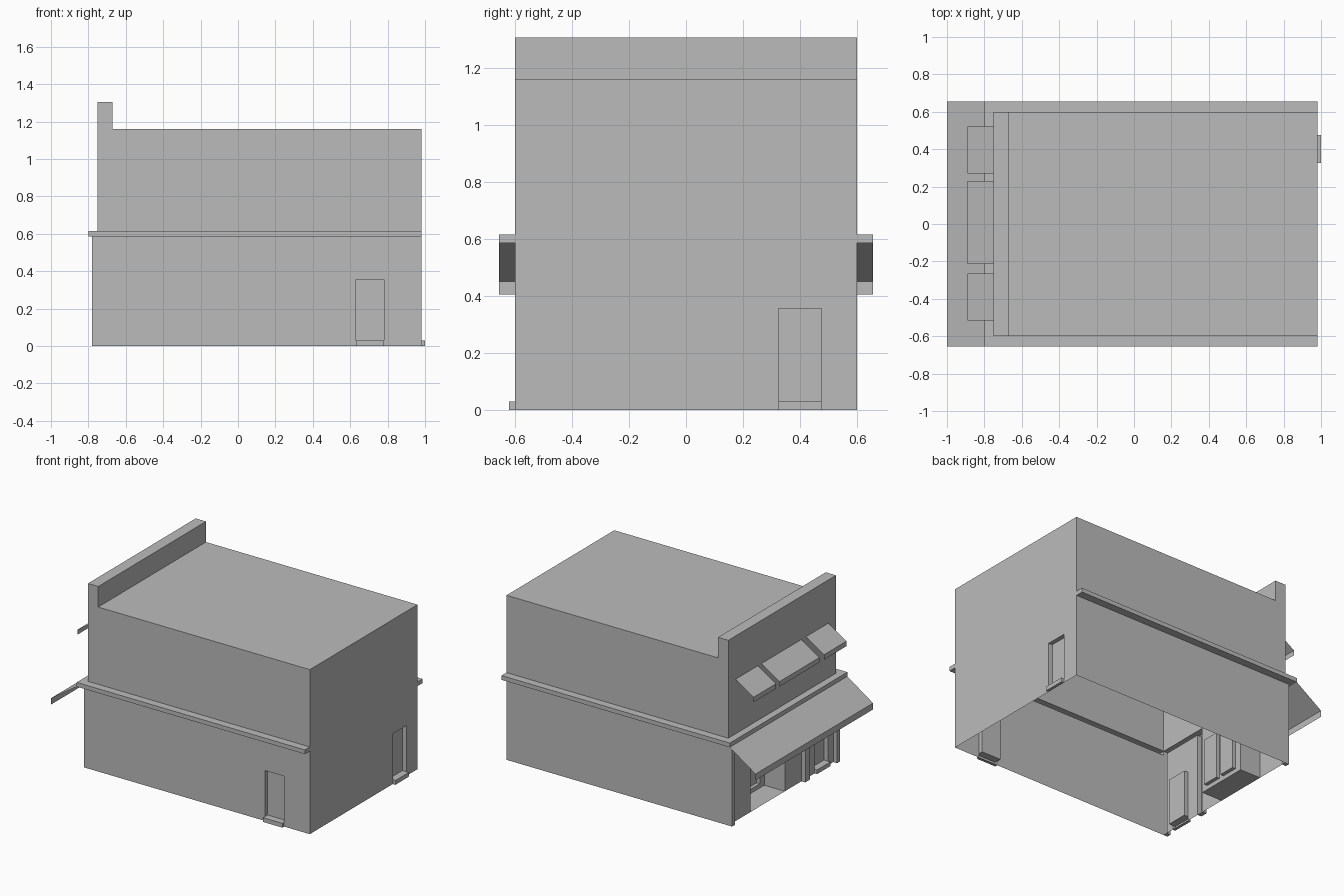
import bpy, bmesh, math
from mathutils import Vector

if "Cube" in bpy.data.objects:
    bpy.data.objects.remove(bpy.data.objects["Cube"])

grey = bpy.data.materials.new("plain_grey")
grey.diffuse_color = (0.5, 0.5, 0.5, 1)
grey.use_nodes = True
grey.node_tree.nodes["Principled BSDF"].inputs["Base Color"].default_value = grey.diffuse_color

X0, X1, Y, H = -0.75, 0.98, 0.60, 1.16   # shell extents
TOP = 1.305                              # parapet height
UP = Vector((0, 0, 1))


def finish(bm, name):
    bmesh.ops.remove_doubles(bm, verts=bm.verts, dist=1e-5)
    bmesh.ops.dissolve_limit(bm, angle_limit=math.radians(1),
                             verts=bm.verts, edges=bm.edges)
    mesh = bpy.data.meshes.new(name)
    bm.to_mesh(mesh)
    bm.free()
    mesh.materials.append(grey)
    ob = bpy.data.objects.new(name, mesh)
    bpy.context.collection.objects.link(ob)
    return ob


def wall(name, origin, along, length, rects):
    """Sheet wall with pushed-out or pushed-in rectangles (u0, u1, z0, z1, depth)."""
    origin, along = Vector(origin), Vector(along)
    out = along.cross(UP)
    us = sorted({0, length, *(r[0] for r in rects), *(r[1] for r in rects)})
    zs = sorted({0, H, *(r[2] for r in rects), *(r[3] for r in rects)})
    bm = bmesh.new()

    def depth(i, j):
        if not (0 <= i < len(us) - 1 and 0 <= j < len(zs) - 1):
            return 0
        u, z = (us[i] + us[i + 1]) / 2, (zs[j] + zs[j + 1]) / 2
        d = 0
        for u0, u1, z0, z1, value in rects:
            if u0 < u < u1 and z0 < z < z1:
                d = value
        return d

    def quad(*pts):
        bm.faces.new([bm.verts.new(origin + along * u + UP * z + out * d)
                      for u, z, d in pts])

    for i in range(len(us)):
        for j in range(len(zs)):
            d, left, below = depth(i, j), depth(i - 1, j), depth(i, j - 1)
            ua, za = us[i], zs[j]
            ub = us[min(i + 1, len(us) - 1)]
            zb = zs[min(j + 1, len(zs) - 1)]
            if ub > ua and zb > za:
                quad((ua, za, d), (ub, za, d), (ub, zb, d), (ua, zb, d))
            if zb > za and d != left:
                quad((ua, za, left), (ua, za, d), (ua, zb, d), (ua, zb, left))
            if ub > ua and d != below:
                quad((ua, za, below), (ub, za, below), (ub, za, d), (ua, za, d))
    return finish(bm, name)


def door(u, w=0.15):
    """Recessed door with a projecting step."""
    return [(u, u + w, 0.03, 0.355, -0.03), (u, u + w, 0, 0.03, 0.02)]


def box(name, lo, hi):
    bm = bmesh.new()
    bmesh.ops.create_cube(bm, size=1)
    lo, hi = Vector(lo), Vector(hi)
    for v in bm.verts:
        v.co = (lo + hi) / 2 + v.co * (hi - lo)
    return finish(bm, name)


def sheet(name, profile, y0, y1):
    """Thin sheet: xz profile swept along y."""
    bm = bmesh.new()
    for (xa, za), (xb, zb) in zip(profile, profile[1:]):
        pts = [(xa, y1, za), (xb, y1, zb), (xb, y0, zb), (xa, y0, za)]
        bm.faces.new([bm.verts.new(p) for p in pts])
    return finish(bm, name)


# Plain walls with ledge and service doors
L, W = X1 - X0, 2 * Y
band = (0.585, 0.615)
wall("side_wall_front", (X0, -Y, 0), (1, 0, 0), L,
     [(0, L, *band, 0.055)] + door(0.63 - X0))
wall("side_wall_back", (X1, Y, 0), (-1, 0, 0), L, [(0, L, *band, 0.055)])
wall("rear_wall", (X1, -Y, 0), (0, 1, 0), W, door(0.325 + Y))

# Shop front: ledge, pilasters, entrance recess with two doors, side door
# (distance runs from the back corner towards the front)
pilasters = [(a, b, 0, 0.585, 0.03) for a, b in ((0, 0.03), (0.815, 0.865), (W - 0.03, W))]
entrance = [(0.25, 0.63, 0, 0.53, -0.16)]
entrance += [(a, a + 0.12, 0.03, 0.355, -0.185) for a in (0.30, 0.46)]
wall("shop_front", (X0, Y, 0), (0, -1, 0), W,
     [(0, W, *band, 0.05)] + pilasters + entrance + door(0.96))

# Ledge corner blocks
for name, s in (("ledge_corner_back", 1), ("ledge_corner_front", -1)):
    ys = sorted((s * Y, s * (Y + 0.055)))
    box(name, (X0 - 0.05, ys[0], band[0]), (X0, ys[1], band[1]))

# Roof sheet and parapet
sheet("roof", [(X1, H), (-0.67, H)], -Y, Y)
box("parapet", (X0, -Y, H), (-0.67, Y, TOP))

# Awnings: sloping sheet with a hanging lip
sheet("shop_awning", [(-0.80, 0.585), (-1.0, 0.45), (-1.0, 0.405)], -0.655, 0.655)
for i, (y0, y1) in enumerate(((-0.515, -0.265), (-0.215, 0.23), (0.27, 0.52))):
    sheet(f"window_awning_{i + 1}",
          [(X0, 1.0), (-0.89, 0.91), (-0.89, 0.875)], y0, y1)
